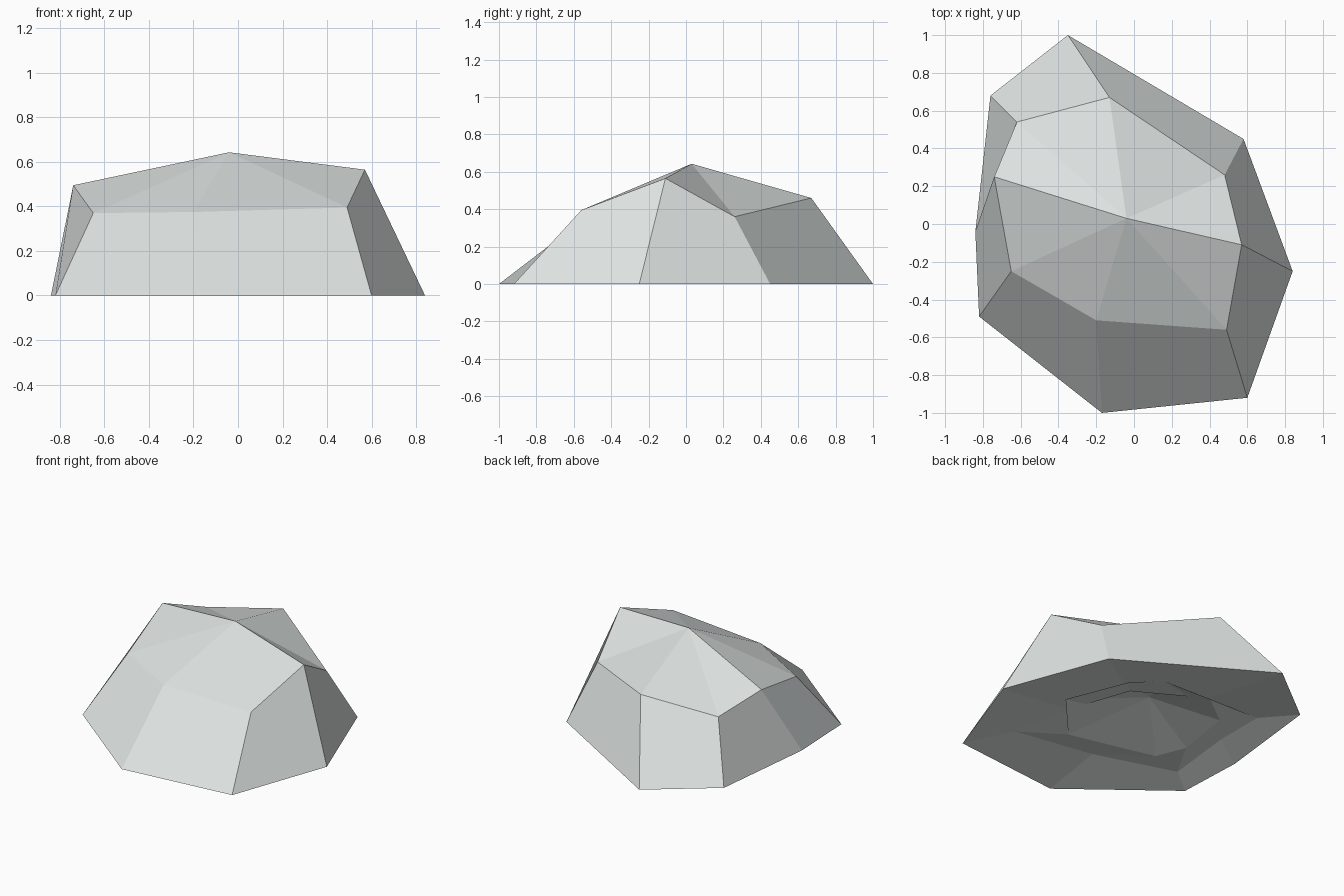
import bpy
import bmesh

# Remove the default cube only
default_cube = bpy.data.objects.get("Cube")
if default_cube:
    bpy.data.objects.remove(default_cube, do_unlink=True)


def make_material(name, colour):
    material = bpy.data.materials.new(name)
    material.use_nodes = True
    material.diffuse_color = colour
    material.node_tree.nodes["Principled BSDF"].inputs["Base Color"].default_value = colour
    return material


def bridge(bm, lower, upper):
    """Join two rings of equal length with quads."""
    count = len(lower)
    for i in range(count):
        j = (i + 1) % count
        bm.faces.new((lower[i], lower[j], upper[j], upper[i]))


def fan(bm, ring, tip):
    """Close a ring with triangles meeting at one point."""
    tip_vert = bm.verts.new(tip)
    for i, vert in enumerate(ring):
        bm.faces.new((ring[i - 1], vert, tip_vert))


def add_ring(bm, points):
    return [bm.verts.new(point) for point in points]


def flat_ring(bm, outline, height):
    return add_ring(bm, [(x, y, height) for x, y in outline])


# Outline where the rock meets the ground, clockwise from the back
ground_outline = [(-.35, 1), (.58, .45), (.84, -.25), (.6, -.92),
                  (-.17, -1), (-.82, -.49), (-.84, -.04), (-.76, .68)]

# Uneven shoulder ring and the peak
shoulder = [(-.13, .67, .46), (.48, .26, .36), (.57, -.11, .565), (.49, -.56, .395),
            (-.2, -.51, .375), (-.65, -.25, .37), (-.74, .25, .495), (-.62, .54, .39)]
peak = (-.04, .03, .643)

# Crumpled hollow underneath: a raised rim, a lower lip and its deepest point
rim_outline = [(-.26, .39), (.16, .15), (.3, -.26), (.38, -.68),
               (-.16, -.59), (-.7, -.42), (-.65, .05), (-.65, .4)]
lip_outline = [(.12, .42), (.27, .26), (.43, -.14), (.14, -.46),
               (-.44, -.32), (-.52, -.12), (-.46, .27), (-.25, .43)]
hollow_top = (-.08, .05, .15)

bm = bmesh.new()
ground_ring = flat_ring(bm, ground_outline, 0)
shoulder_ring = add_ring(bm, shoulder)
rim_ring = flat_ring(bm, rim_outline, .06)
lip_ring = flat_ring(bm, lip_outline, .03)

# Sides and crown
bridge(bm, ground_ring, shoulder_ring)
fan(bm, shoulder_ring, peak)

# Underside
bridge(bm, rim_ring, ground_ring)
bridge(bm, lip_ring, rim_ring)
fan(bm, lip_ring[::-1], hollow_top)

bmesh.ops.recalc_face_normals(bm, faces=bm.faces[:])
mesh = bpy.data.meshes.new("rock")
bm.to_mesh(mesh)
bm.free()
mesh.materials.append(make_material("pale grey stone", (.73, .77, .76, 1)))

rock = bpy.data.objects.new("rock", mesh)
bpy.context.collection.objects.link(rock)
